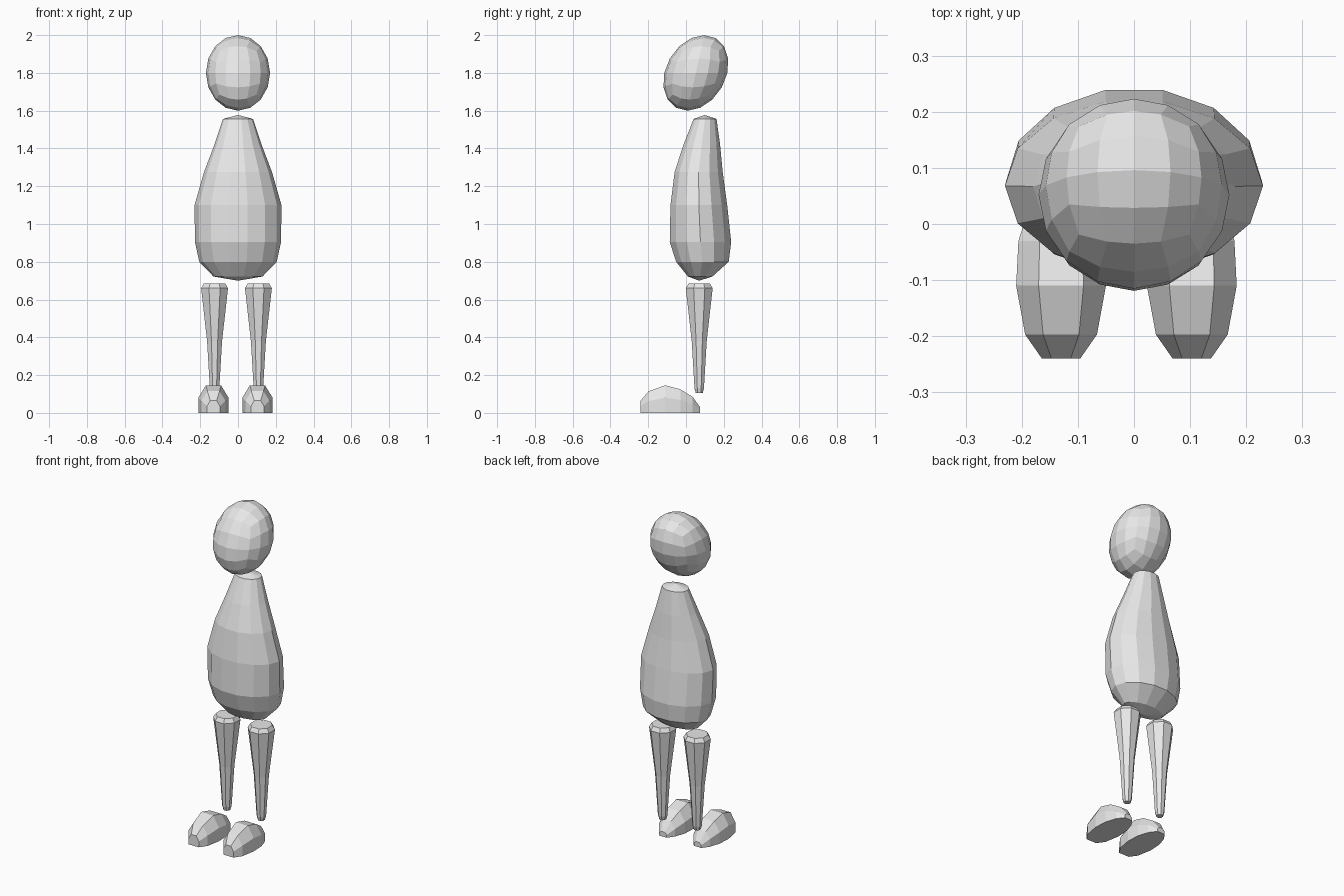
import bpy, bmesh, math

if "Cube" in bpy.data.objects:
    bpy.data.objects.remove(bpy.data.objects["Cube"])

grey = bpy.data.materials.new("plain_grey")
grey.diffuse_color = (0.8, 0.8, 0.8, 1)
grey.use_nodes = True
grey.node_tree.nodes["Principled BSDF"].inputs["Base Color"].default_value = grey.diffuse_color


def finish(name, bm):
    bmesh.ops.recalc_face_normals(bm, faces=bm.faces[:])
    me = bpy.data.meshes.new(name)
    bm.to_mesh(me)
    bm.free()
    me.materials.append(grey)
    ob = bpy.data.objects.new(name, me)
    bpy.context.collection.objects.link(ob)
    return ob


def loft(name, rings, start=None, end=None):
    """Skin closed rings; each end is a flat cap, or a fan to a given point."""
    bm = bmesh.new()
    loops = [[bm.verts.new(p) for p in r] for r in rings]
    n = len(loops[0])
    for a, b in zip(loops, loops[1:]):
        for i in range(n):
            j = (i + 1) % n
            bm.faces.new((a[i], a[j], b[j], b[i]))
    for ring, tip in ((loops[0], start), (loops[-1], end)):
        if tip is None:
            bm.faces.new(ring)
        else:
            c = bm.verts.new(tip)
            for i in range(n):
                bm.faces.new((ring[i], ring[(i + 1) % n], c))
    return finish(name, bm)


def oval(cx, cy, rx, ry, z, n, phase=0.0):
    return [(cx + rx * math.cos(2 * math.pi * (i + phase) / n),
             cy + ry * math.sin(2 * math.pi * (i + phase) / n), z) for i in range(n)]


# Head: rounded cube, stretched into an egg and leaned backward
bm = bmesh.new()
bmesh.ops.create_cube(bm, size=2)
bmesh.ops.subdivide_edges(bm, edges=bm.edges[:], cuts=3, use_grid_fill=True)
for v in bm.verts:
    d = v.co.copy()
    for k in range(3):
        d[k] = math.tan(d[k] * math.pi / 4)   # even out the grid spacing
    d.normalize()
    v.co = (0.17 * d.x, 0.052 + 0.167 * d.y + 0.044 * d.z, 1.8 + 0.2 * d.z)
finish("head", bm)

# Torso: z, half width, front y, back y
body = [(0.722, 0.13, 0.01, 0.14), (0.80, 0.205, -0.053, 0.227),
        (0.905, 0.228, -0.087, 0.240), (1.10, 0.23, -0.083, 0.219),
        (1.275, 0.18, -0.061, 0.195), (1.42, 0.125, -0.014, 0.181),
        (1.556, 0.08, 0.040, 0.162)]
loft("torso",
     [oval(0, (f + b) / 2, w, (b - f) / 2 * 1.02, z, 14) for z, w, f, b in body],
     start=(0, 0.07, 0.70), end=(0, 0.098, 1.577))

# Legs: radius, z
shin = [(0.02, 0.105), (0.027, 0.13), (0.043, 0.38), (0.077, 0.66), (0.062, 0.684)]
# Feet: y, half width, height, running from toe to heel
sole = [(-0.24, 0.034, 0.065), (-0.197, 0.064, 0.115), (-0.11, 0.08, 0.146),
        (-0.03, 0.076, 0.125), (0.035, 0.055, 0.085), (0.075, 0.025, 0.03)]
for side, leg_x, foot_x in (("left", 0.108, 0.103), ("right", -0.124, -0.13)):
    loft(side + "_leg", [oval(leg_x, 0.07, r, r, z, 8, 0.5) for r, z in shin])
    loft(side + "_foot",
         [[(foot_x + w * a, y, h * b) for a, b in
           ((-1, 0), (1, 0), (1, 0.55), (0.5, 1), (-0.5, 1), (-1, 0.55))]
          for y, w, h in sole])
